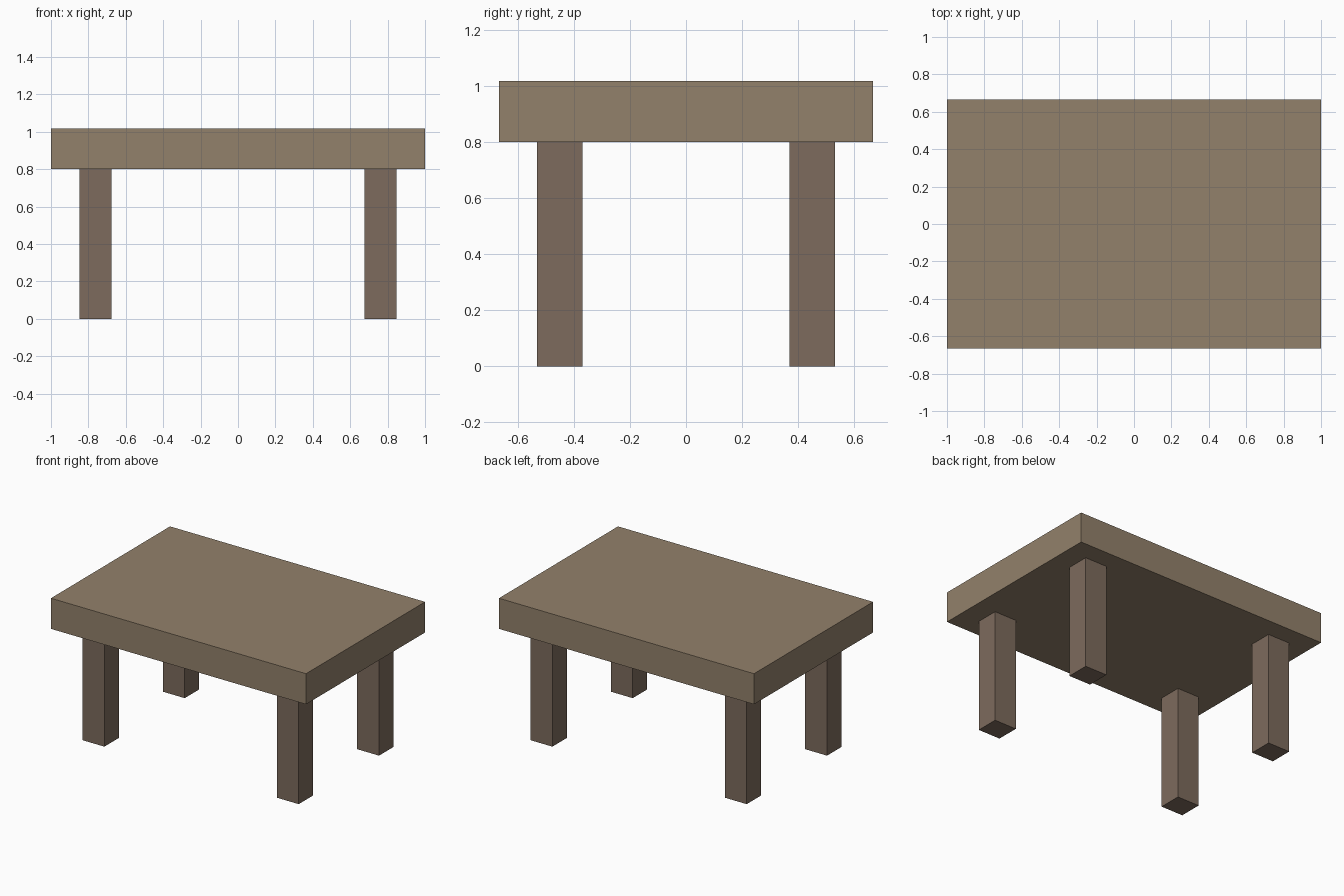
import bpy

if "Cube" in bpy.data.objects:
    bpy.data.objects.remove(bpy.data.objects["Cube"])


def material(name, color):
    mat = bpy.data.materials.new(name)
    mat.diffuse_color = (*color, 1)
    mat.use_nodes = True
    mat.node_tree.nodes["Principled BSDF"].inputs["Base Color"].default_value = mat.diffuse_color
    return mat


def box(name, center, size, mat):
    bpy.ops.mesh.primitive_cube_add(size=1, location=center)
    obj = bpy.context.object
    obj.name = name
    obj.scale = size
    bpy.ops.object.transform_apply(location=False, rotation=False, scale=True)
    obj.data.materials.append(mat)
    return obj


top_wood = material("top_wood", (0.29, 0.22, 0.147))
leg_wood = material("leg_wood", (0.205, 0.147, 0.109))

LEG_HEIGHT = 0.80
TOP_HEIGHT = 1.017

# Thick slab top
box("table_top", (0, 0, (LEG_HEIGHT + TOP_HEIGHT) / 2),
    (2.0, 1.333, TOP_HEIGHT - LEG_HEIGHT), top_wood)

# Four square legs, inset from the corners
for side, sx in (("left", -1), ("right", 1)):
    for end, sy in (("front", -1), ("back", 1)):
        box(f"{end}_{side}_leg", (sx * 0.762, sy * 0.45, LEG_HEIGHT / 2),
            (0.172, 0.162, LEG_HEIGHT), leg_wood)
